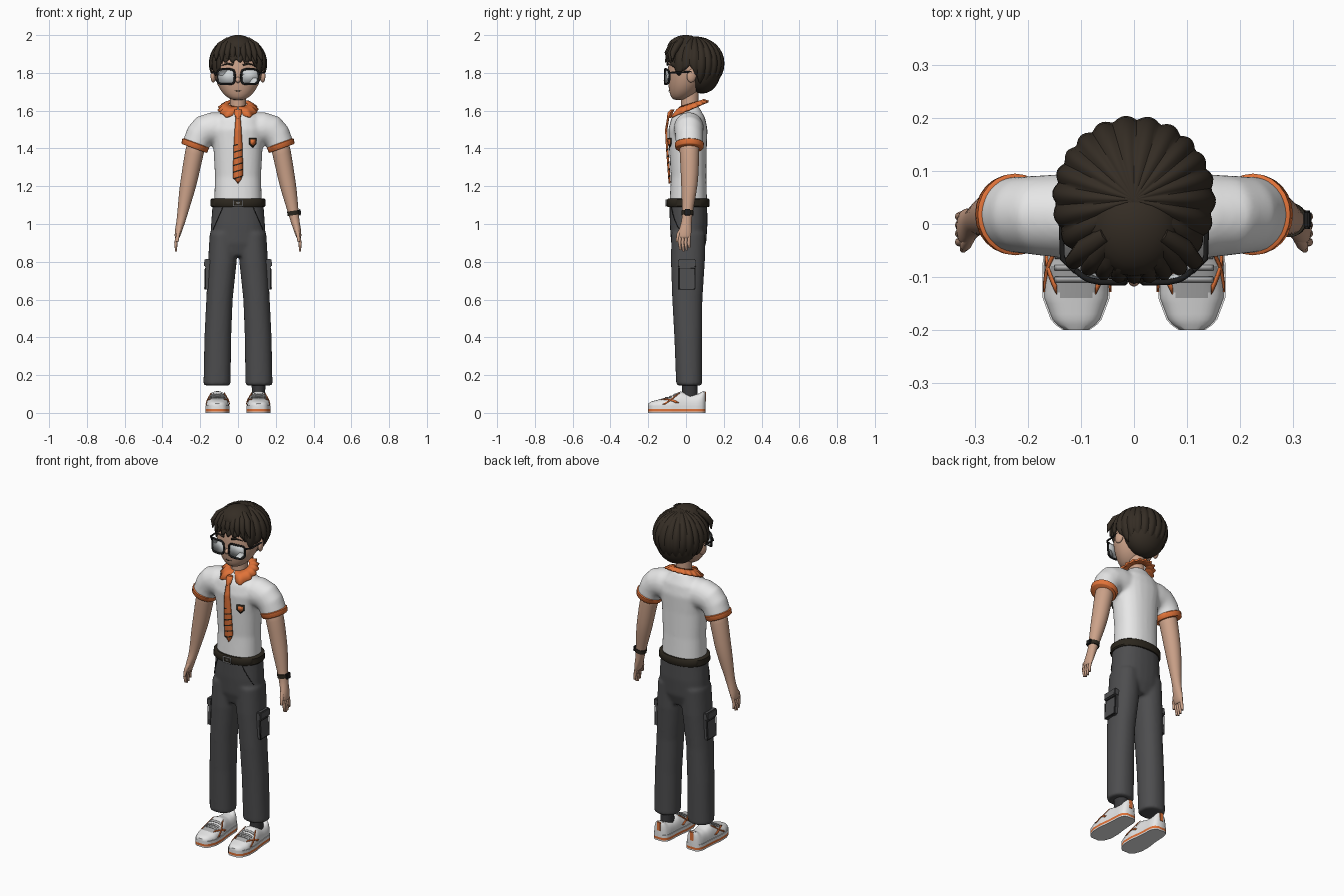
import bpy, bmesh, math
from mathutils import Vector, Matrix
from math import sin, cos, pi, radians

cube = bpy.data.objects.get("Cube")
if cube:
    bpy.data.objects.remove(cube)

def material(name, *rgb):
    m = bpy.data.materials.new(name)
    m.use_nodes = True
    m.diffuse_color = (*rgb, 1)
    b = next(n for n in m.node_tree.nodes if n.type == 'BSDF_PRINCIPLED')
    b.inputs["Base Color"].default_value = (*rgb, 1)
    b.inputs["Roughness"].default_value = 0.8
    return m

SKIN = material("skin", .6, .36, .25)
HAIR = material("hair brown", .035, .026, .018)
WHITE = material("white", .8, .8, .8)
ORANGE = material("orange", .75, .17, .04)
CLOTH = material("trouser grey", .075, .075, .078)
LEATHER = material("belt brown", .025, .02, .013)
BLACK = material("black", .012, .012, .012)
LENS = material("lens grey", .62, .65, .66)
GREY = material("shoe grey", .42, .42, .42)
SOCK = material("sock grey", .04, .04, .043)

def finish(name, bm, *mats, rule=None, angle=45, flat=False):
    bmesh.ops.recalc_face_normals(bm, faces=bm.faces)
    for f in bm.faces:
        f.smooth = not flat
        if rule:
            f.material_index = rule(f.calc_center_median())
    me = bpy.data.meshes.new(name)
    bm.to_mesh(me)
    bm.free()
    me.set_sharp_from_angle(angle=radians(angle))
    for m in mats:
        me.materials.append(m)
    ob = bpy.data.objects.new(name, me)
    bpy.context.collection.objects.link(ob)
    return ob

def skin_rings(bm, rings, closed=True, caps=True):
    rows = [[bm.verts.new(p) for p in r] for r in rings]
    n = len(rows[0])
    for a, b in zip(rows, rows[1:]):
        for i in range(n if closed else n - 1):
            j = (i + 1) % n
            bm.faces.new((a[i], a[j], b[j], b[i]))
    if caps:
        bm.faces.new(rows[0])
        bm.faces.new(rows[-1])

def power(v, e):
    return math.copysign(abs(v) ** e, v)

def loft(bm, rings, s=1, n=24, p=2.0):
    """Rings are x, y, z, rx, ry and an optional tilt in degrees; s mirrors."""
    out = []
    for x, y, z, rx, ry, *t in rings:
        t = radians(t[0]) if t else 0
        ring = []
        for i in range(n):
            a = 2 * pi * i / n
            u, v = rx * power(cos(a), 2 / p), ry * power(sin(a), 2 / p)
            ring.append((s * (x + u * cos(t)), y + v, z + u * sin(t)))
        out.append(ring)
    skin_rings(bm, out)

def lofted(name, mat, rings, s=1, n=24, p=2.0, sub=0):
    bm = bmesh.new()
    loft(bm, rings, s, n, p)
    ob = finish(name, bm, mat)
    if sub:
        ob.modifiers.new("smooth", 'SUBSURF').levels = sub
        ob.modifiers["smooth"].render_levels = sub
    return ob

def blend(ob, voxel, steps):
    r = ob.modifiers.new("fuse", 'REMESH')
    r.mode, r.voxel_size, r.use_smooth_shade = 'VOXEL', voxel, True
    m = ob.modifiers.new("soften", 'SMOOTH')
    m.factor, m.iterations = .5, steps

def box(name, mat, loc, size, rot=(0, 0, 0), bevel=.003):
    bm = bmesh.new()
    bmesh.ops.create_cube(bm, size=1, matrix=Matrix.Diagonal((*size, 1)))
    bmesh.ops.bevel(bm, geom=bm.edges[:], offset=min(bevel, min(size) * .4), segments=2, affect='EDGES')
    ob = finish(name, bm, mat)
    ob.location, ob.rotation_euler = loc, [radians(r) for r in rot]
    return ob

def ball(name, mat, loc, size, rot=(0, 0, 0)):
    bm = bmesh.new()
    bmesh.ops.create_uvsphere(bm, u_segments=20, v_segments=12, radius=1, matrix=Matrix.Diagonal((*size, 1)))
    ob = finish(name, bm, mat)
    ob.location, ob.rotation_euler = loc, [radians(r) for r in rot]
    return ob

def tube(name, mat, pts, r, cyclic=False, radii=None):
    cu = bpy.data.curves.new(name, 'CURVE')
    cu.dimensions, cu.bevel_depth, cu.bevel_resolution, cu.use_fill_caps = '3D', r, 2, True
    sp = cu.splines.new('POLY')
    sp.points.add(len(pts) - 1)
    for i, p in enumerate(pts):
        sp.points[i].co = (*p, 1)
        sp.points[i].radius = radii[i] if radii else 1
    sp.use_cyclic_u = cyclic
    cu.materials.append(mat)
    ob = bpy.data.objects.new(name, cu)
    bpy.context.collection.objects.link(ob)
    return ob

def table(rows, v):
    for a, b in zip(rows, rows[1:]):
        if v <= b[0]:
            k = max(0, (v - a[0]) / (b[0] - a[0]))
            return [p + (q - p) * k for p, q in zip(a[1:], b[1:])]
    return list(rows[-1][1:])

# Shirt: torso and sleeves fused
bm = bmesh.new()
loft(bm, [(0, .012, 1.1, .127, .1), (0, .014, 1.25, .122, .094), (0, .01, 1.4, .13, .1), (0, .01, 1.5, .145, .104),
          (0, .012, 1.56, .125, .09), (0, .015, 1.595, .08, .068), (0, .02, 1.62, .05, .05)], p=2.3)
for s in (1, -1):
    loft(bm, [(.03, .014, 1.5, .09, .08, 90), (.13, .015, 1.505, .088, .08, 80), (.175, .016, 1.495, .084, .076, 58),
              (.205, .017, 1.465, .077, .073, 38), (.228, .018, 1.412, .07, .072, 20)], s)
blend(finish("shirt", bm, WHITE), .009, 8)

# Trousers: hips and legs fused
bm = bmesh.new()
loft(bm, [(0, .012, 1.12, .134, .1), (0, .014, 1, .143, .1), (0, .014, .9, .147, .093), (0, .012, .83, .11, .07)], p=2.3)
for s in (1, -1):
    loft(bm, [(.078, .012, .95, .072, .09), (.083, .01, .8, .076, .09), (.098, .007, .6, .07, .08),
              (.107, .012, .4, .071, .074), (.111, .017, .145, .072, .069)], s, p=2.2)
blend(finish("trousers", bm, CLOTH), .009, 6)

# Belt and buckle
lofted("belt", LEATHER, [(0, .012, 1.09, .14, .108), (0, .012, 1.096, .146, .113), (0, .012, 1.129, .145, .112),
                         (0, .012, 1.135, .138, .107)], n=40, p=2.2)
tube("buckle", GREY, [(x, -.105, 1.112 + z) for x, z in ((-.024, -.016), (.024, -.016), (.024, .016), (-.024, .016))], .004, True)
box("buckle_pin", GREY, (0, -.105, 1.112), (.02, .006, .006))

# Neck and head
lofted("neck", SKIN, [(0, .02, 1.57, .048, .05), (0, .02, 1.63, .043, .046), (0, .018, 1.74, .045, .05)])
lofted("head", SKIN, [(0, -.035, 1.655, .03, .03), (0, -.025, 1.672, .062, .056), (0, -.01, 1.71, .098, .082),
                      (0, .004, 1.77, .124, .102), (0, .015, 1.85, .136, .112), (0, .022, 1.92, .12, .1),
                      (0, .025, 1.965, .07, .06)], sub=1)
ball("nose", SKIN, (0, -.1, 1.762), (.013, .018, .016))
tube("mouth", LEATHER, [(-.018, -.089, 1.706), (0, -.092, 1.703), (.018, -.089, 1.706)], .002)

# Hair shell: ridged locks falling from the crown to an uneven hairline
HAIRLINE = [(0, 80), (34, 80), (48, 106), (60, 110), (70, 94), (86, 94), (98, 124), (130, 146), (180, 148)]
bm = bmesh.new()
N, M = 176, 14
rows = []
for j in range(M + 1):
    row = []
    for i in range(N):
        a = 2 * pi * i / N
        off = abs((math.degrees(a) + 180) % 360 - 180)
        lock = abs(sin(a * 11 + .35 * sin(3 * a) + j * .05))
        t = radians(2 + (table(HAIRLINE, off)[0] + 8 * lock - 2) * j / M)
        k = 1 + (.055 * lock - .025) * min(1, j / 5)
        row.append((.15 * k * sin(t) * sin(a), .046 - .154 * k * sin(t) * cos(a), 1.85 + .143 * k * cos(t)))
    rows.append(row)
skin_rings(bm, rows, caps=False)
bm.faces.new([v for v in bm.verts][:N])
sol = finish("hair", bm, HAIR, angle=35).modifiers.new("thickness", 'SOLIDIFY')
sol.thickness = .014
ball("hair_nape", HAIR, (0, .085, 1.815), (.125, .1, .125))
ball("hair_quiff", HAIR, (0, -.01, 1.94), (.085, .09, .06), (8, 0, 0))
for i in range(-4, 5):
    x = i * .026
    y = .028 * (i / 4) ** 2
    tube("fringe_lock", HAIR, [(x * .5, -.02, 1.975), (x * .9, -.075 + y, 1.945), (x * 1.1, -.098 + y, 1.905),
                               (x * 1.18 + .006, -.1 + y, 1.862 - .012 * (i % 2))], .02, radii=[.8, 1, .8, .15])

for s in (1, -1):
    # Ears, brows and glasses
    ball("ear", SKIN, (s * .13, .03, 1.785), (.014, .026, .036), (-10, 0, s * 15))
    tube("eyebrow", HAIR, [(s * .025, -.099, 1.842), (s * .055, -.098, 1.849), (s * .088, -.082, 1.84)], .005, radii=[1, 1, .4])
    rim = [(s * (.063 + .046 * power(cos(a), .5)), -.11 + .022 * max(0, cos(a)), 1.78 + .04 * power(sin(a), .5))
           for a in [2 * pi * i / 32 for i in range(32)]]
    tube("glasses_rim", BLACK, rim, .0055, True)
    bm = bmesh.new()
    bm.faces.new([bm.verts.new(p) for p in rim])
    finish("glasses_lens", bm, LENS).modifiers.new("thickness", 'SOLIDIFY').thickness = .003
    tube("glasses_temple", BLACK, [(s * .11, -.09, 1.8), (s * .135, -.065, 1.802), (s * .138, .03, 1.805)], .005)

    # Sleeve cuff, arm and hand
    lofted("sleeve_cuff", ORANGE, [(.222, .018, 1.43, .071, .073, 20), (.224, .018, 1.427, .075, .077, 20),
                                   (.231, .018, 1.404, .073, .075, 20), (.232, .018, 1.4, .069, .071, 20)], s)
    lofted("arm", SKIN, [(.212, .018, 1.45, .055, .056, 30), (.232, .018, 1.38, .05, .052, 16), (.255, .02, 1.25, .046, .047, 12),
                         (.272, .016, 1.17, .041, .041, 10), (.293, .008, 1.06, .028, .027, 8), (.303, .003, 1.01, .023, .027, 8),
                         (.314, -.004, .97, .02, .034, 6), (.321, -.007, .935, .015, .034, 6), (.324, -.008, .922, .01, .03, 6)], s, sub=1)
    for k, drop in enumerate((.862, .855, .86, .874)):
        y = -.032 + k * .016
        tube("finger", SKIN, [(s * .32, y, .94), (s * .329, y - .002, .9), (s * .328, y + .002, drop)], .0088, radii=[1, 1, .6])
    tube("thumb", SKIN, [(s * .306, -.018, .985), (s * .318, -.04, .945), (s * .322, -.048, .905)], .011, radii=[1, 1, .6])

    # Trouser pockets
    seam = [(x, .011 - .101 * (1 - (x / .142) ** 2.3) ** (1 / 2.3), 1.09 - (x - .08) * 2.3) for x in (.08, .095, .11, .125, .132)]
    tube("pocket_seam", BLACK, [(s * x, y, z) for x, y, z in seam], .002)
    box("cargo_pocket", CLOTH, (s * .161, .005, .73), (.026, .088, .155), (0, s * -4, 0), .006)
    box("cargo_flap", CLOTH, (s * .163, .005, .793), (.032, .094, .044), (0, s * -4, 0), .005)
    edge = [(s * .175, -.037, .655), (s * .175, .047, .655), (s * .174, .047, .765), (s * .174, -.037, .765)]
    tube("pocket_outline", BLACK, edge, .002, True)

    # Socks
    lofted("sock", SOCK, [(.109, .02, .07, .036, .045), (.109, .02, .12, .035, .04), (.109, .018, .18, .04, .042)])

# Collar: slanted band spreading into two front points
bm = bmesh.new()
TIPS = [(0, .058), (8, .068), (34, .118), (50, .104), (90, .105), (180, .098)]
inner, outer, middle = [], [], []
for i in range(65):
    off = 4 + 352 * i / 64
    a, near = radians(off), min(off, 360 - off)
    r = table(TIPS, near)[0]
    if near > 60:
        r += .006 * sin(off * .3)
    def ring(q, z0, slope):
        y = .018 - q * cos(a)
        return Vector((q * sin(a), y, z0 + slope * y))
    inner.append(ring(.05, 1.632, .3))
    outer.append(ring(r, 1.602, .42))
    middle.append((inner[-1] + outer[-1]) / 2 + Vector((0, 0, .009)))
skin_rings(bm, [inner, middle, outer], closed=False, caps=False)
finish("collar", bm, ORANGE, angle=60).modifiers.new("thickness", 'SOLIDIFY').thickness = .01

# Tie with slanted stripes
TIE = [(1.215, -.086, .002), (1.25, -.089, .027), (1.4, -.1, .024), (1.5, -.105, .018), (1.565, -.094, .013)]
bm = bmesh.new()
rows, z = [], 1.215
while z < 1.57:
    y, w = table(TIE, z)
    slant = .3 * w if z > 1.24 else 0
    rows.append([(-w, y, z - slant), (0, y - .006, z), (w, y, z + slant)])
    z += .007
skin_rings(bm, rows, closed=False, caps=False)
finish("tie", bm, ORANGE, LEATHER, rule=lambda c: int(int((c.z - 1.215 - .3 * c.x) / .007) % 5 == 4 and c.z < 1.42)
       ).modifiers.new("thickness", 'SOLIDIFY').thickness = .006
lofted("tie_knot", ORANGE, [(0, -.09, 1.56, .013, .012), (0, -.083, 1.59, .021, .014), (0, -.072, 1.605, .018, .01)], n=8)

# Plain shield badge
for name, mat, k, d in (("badge", LEATHER, 1, 0), ("badge_inset", ORANGE, .62, .003)):
    bm = bmesh.new()
    shield = [(-.021, .024), (.021, .024), (.021, -.008), (0, -.028), (-.021, -.008)]
    bm.faces.new([bm.verts.new((x * k, -d, z * k)) for x, z in shield])
    ob = finish(name, bm, mat)
    ob.location, ob.rotation_euler = (.077, -.085, 1.432), (0, 0, radians(24))
    ob.modifiers.new("thickness", 'SOLIDIFY').thickness = .004

# Wrist watch
lofted("watch_strap", LEATHER, [(.292, .008, 1.07, .033, .033, 8), (.295, .008, 1.047, .032, .032, 8)])
box("watch_face", BLACK, (.327, .008, 1.062), (.012, .034, .032), (0, -8, 0))

# Shoes: half width and height along the foot
SHOE = [(-.2, .022, .05), (-.185, .043, .06), (-.14, .06, .072), (-.08, .061, .088), (-.03, .054, .114),
        (.02, .05, .1), (.065, .048, .1), (.09, .04, .116), (.102, .022, .112)]

def upper(s, y, t, lift=0):
    w, h = table(SHOE, y)
    return (s * .109 + (w + lift) * power(cos(t), .7), y, .03 + (h - .03 + lift) * max(0, sin(t)) ** .8)

def strip(name, mat, s, a, b, width):
    """Thin band laid over the shoe between two (y, angle) points."""
    bm = bmesh.new()
    pts = [(a[0] + (b[0] - a[0]) * i / 10, radians(a[1] + (b[1] - a[1]) * i / 10)) for i in range(11)]
    skin_rings(bm, [[upper(s, y + o, t, .003) for o in (-width, width)] for y, t in pts], closed=False, caps=False)
    finish(name, bm, mat).modifiers.new("thickness", 'SOLIDIFY').thickness = .004

for s in (1, -1):
    bm = bmesh.new()
    ys = [-.2 + .302 * i / 30 for i in range(31)]
    skin_rings(bm, [[upper(s, y, pi * i / 16) for i in range(17)] for y in ys])
    finish("shoe_upper", bm, WHITE, GREY, rule=lambda c: int(c.y < -.075 and c.y > -.14 and c.z > .07))
    bm = bmesh.new()
    outline = [(y, table(SHOE, y)[0] + .003) for y in ys]
    edge = [(s * .109 + w, y) for y, w in outline] + [(s * .109 - w, y) for y, w in outline[::-1]]
    skin_rings(bm, [[(x, y, z) for x, y in edge] for z in (0, .008, .021, .038)])
    finish("shoe_sole", bm, WHITE, ORANGE, rule=lambda c: int(.008 < c.z < .021))
    for flip in (0, 1):
        def side(t):
            return 180 - t if flip else t
        strip("shoe_cross", ORANGE, s, (-.125, side(62)), (-.045, side(12)), .008)
        strip("shoe_cross", ORANGE, s, (-.12, side(12)), (-.04, side(62)), .008)
    for y in (-.105, -.083, -.061):
        strip("shoe_lace", GREY, s, (y, 58), (y, 122), .005)
    box("heel_tab", ORANGE, (s * .109, .101, .085), (.026, .008, .055))
